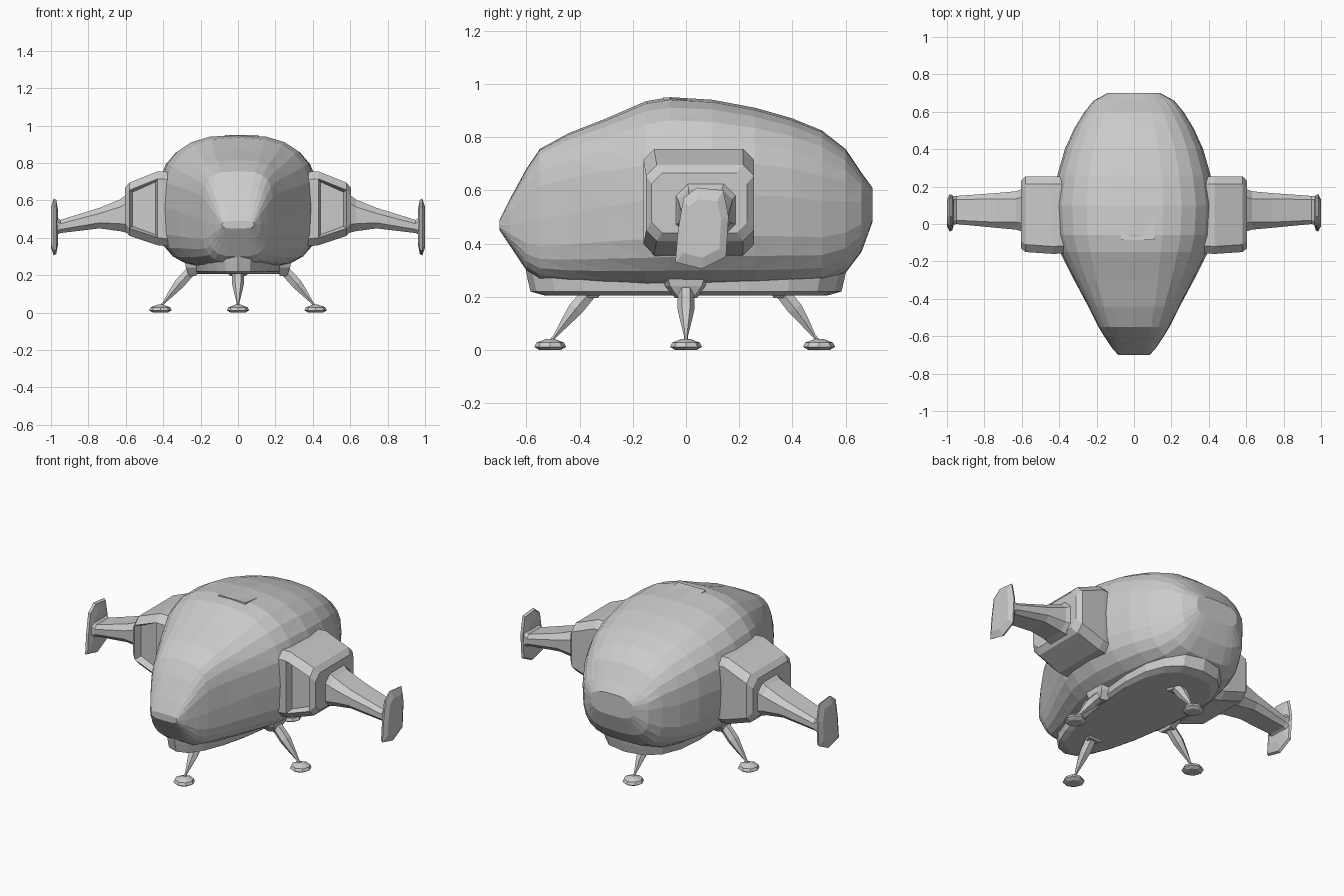
import bpy
import bmesh
from math import cos, sin, pi
from mathutils import Vector

if "Cube" in bpy.data.objects:
    bpy.data.objects.remove(bpy.data.objects["Cube"])

grey = bpy.data.materials.new("hull_grey")
grey.use_nodes = True
grey.diffuse_color = (0.6, 0.6, 0.6, 1)
grey.node_tree.nodes["Principled BSDF"].inputs["Base Color"].default_value = (0.6, 0.6, 0.6, 1)


def finish(name, bm):
    bmesh.ops.recalc_face_normals(bm, faces=bm.faces)
    mesh = bpy.data.meshes.new(name)
    bm.to_mesh(mesh)
    bm.free()
    mesh.materials.append(grey)
    obj = bpy.data.objects.new(name, mesh)
    bpy.context.collection.objects.link(obj)
    return obj


def loft(name, rings, triangles=False):
    """Skin equal-length rings of points and cap both ends."""
    bm = bmesh.new()
    loops = [[bm.verts.new(p) for p in ring] for ring in rings]
    n = len(loops[0])
    for a, b in zip(loops, loops[1:]):
        for i in range(n):
            j = (i + 1) % n
            bm.faces.new((a[i], a[j], b[j], b[i]))
    bm.faces.new(loops[0])
    bm.faces.new(loops[-1])
    if triangles:
        bmesh.ops.triangulate(bm, faces=bm.faces, quad_method='SHORT_EDGE')
    return finish(name, bm)


def power(v, e):
    return abs(v) ** e * (1 if v >= 0 else -1)


def hull_ring(y, half, low, high, mid, sides=24):
    """Rounded section, boxier below its widest height and toward the nose."""
    ring = []
    upper = 2.65 + 3 * max(0, -0.2 - y)
    for i in range(sides):
        a = 2 * pi * i / sides
        c, s = cos(a), sin(a)
        e = 2 / (upper if s > 0 else 3.3)
        reach = high - mid if s > 0 else mid - low
        ring.append((half * power(c, e), y, mid + reach * power(s, e)))
    return ring


def box_ring(x, y0, y1, z0, z1, cut):
    """Rectangle with cut corners, standing across the x axis."""
    return [(x, y0 + cut, z0), (x, y1 - cut, z0), (x, y1, z0 + cut), (x, y1, z1 - cut),
            (x, y1 - cut, z1), (x, y0 + cut, z1), (x, y0, z1 - cut), (x, y0, z0 + cut)]


def flip(rings, side):
    return [[(p[0] * side, p[1], p[2]) for p in ring] for ring in rings]


# Hull: y, half width, bottom, top, widest height
stations = [
    (-0.70, 0.085, 0.45, 0.49, 0.47), (-0.66, 0.12, 0.39, 0.57, 0.47),
    (-0.60, 0.16, 0.30, 0.68, 0.48), (-0.55, 0.19, 0.265, 0.755, 0.49),
    (-0.44, 0.245, 0.25, 0.815, 0.51), (-0.30, 0.32, 0.24, 0.87, 0.54),
    (-0.15, 0.395, 0.235, 0.935, 0.56), (-0.06, 0.42, 0.235, 0.95, 0.57),
    (0.10, 0.43, 0.235, 0.94, 0.58), (0.26, 0.41, 0.235, 0.91, 0.58),
    (0.40, 0.37, 0.24, 0.87, 0.575), (0.51, 0.32, 0.25, 0.825, 0.56),
    (0.60, 0.265, 0.29, 0.755, 0.56), (0.66, 0.215, 0.37, 0.665, 0.555),
    (0.70, 0.14, 0.48, 0.61, 0.55)]
loft("hull", [hull_ring(*s) for s in stations], triangles=True)


# Flat belly pan, narrower toward the nose
def pan_ring(z, scale):
    ring = []
    for i in range(20):
        a = 2 * pi * i / 20
        y = 0.59 * power(sin(a), 0.8)
        half = 0.235 + 0.12 * y
        ring.append((half * scale * power(cos(a), 0.8), y * scale, z))
    return ring


loft("belly_pan", [pan_ring(0.30, 1.02), pan_ring(0.27, 1.01), pan_ring(0.22, 0.99),
                   pan_ring(0.205, 0.90)])

# Roof hatch, sinking into the hull toward the back
loft("roof_hatch", [[(-0.07, -0.085, z), (0.11, -0.085, z), (0.11, 0.05, z - 0.015),
                     (-0.07, 0.05, z - 0.015)] for z in (0.90, 0.95)])


def shoulder_pod(name, side):
    rings = [box_ring(0.34, -0.155, 0.25, 0.35, 0.75, 0.04),
             box_ring(0.43, -0.16, 0.255, 0.36, 0.755, 0.04),
             box_ring(0.58, -0.15, 0.255, 0.41, 0.695, 0.04),
             box_ring(0.605, -0.13, 0.23, 0.44, 0.665, 0.04)]
    pod = loft(name, flip(rings, side))
    # Sunken intake on the front face
    bm = bmesh.new()
    bm.from_mesh(pod.data)
    bm.normal_update()
    face = [f for f in bm.faces if f.normal.y < -0.9 and 0.45 < abs(f.calc_center_median().x) < 0.58]
    bmesh.ops.inset_region(bm, faces=face, thickness=0.02, depth=0)
    for v in {v for f in face for v in f.verts}:
        v.co.y += 0.04
    bm.to_mesh(pod.data)
    bm.free()


def side_pad(name, side):
    outline = [(-0.01, 0.57), (0.04, 0.61), (0.14, 0.60), (0.16, 0.50), (0.15, 0.35),
               (0.06, 0.305), (-0.04, 0.33), (-0.03, 0.45)]
    rings = [[(x, 0.06 + (y - 0.06) * k, 0.455 + (z - 0.455) * k) for y, z in outline]
             for x, k in ((0.962, 0.6), (0.972, 0.95), (0.985, 1.0), (1.0, 0.72))]
    loft(name, flip(rings, side))


# Shoulder pods, arms and end pads on both sides
for label, side in (("left", 1), ("right", -1)):
    shoulder_pod(label + "_shoulder_pod", side)
    arm = [box_ring(0.57, -0.05, 0.20, 0.42, 0.65, 0.05),
           box_ring(0.63, -0.03, 0.175, 0.435, 0.605, 0.04),
           box_ring(0.74, -0.02, 0.165, 0.45, 0.56, 0.03),
           box_ring(0.95, 0.0, 0.15, 0.425, 0.495, 0.02),
           box_ring(0.98, -0.01, 0.15, 0.41, 0.52, 0.02)]
    loft(label + "_arm", flip(arm, side))
    side_pad(label + "_side_pad", side)


def rod(name, points, radii, sides=6):
    """Tapered strut through the points."""
    axis = (Vector(points[-1]) - Vector(points[0])).normalized()
    u = axis.cross(Vector((0, 0, 1))).normalized()
    w = axis.cross(u)
    loft(name, [[Vector(p) + r * (cos(2 * pi * i / sides) * u + sin(2 * pi * i / sides) * w)
                 for i in range(sides)] for p, r in zip(points, radii)])


# Four landing legs: direction, hip distance, foot distance
legs = (("front", 0, -1, 0.35, 0.51), ("back", 0, 1, 0.35, 0.50),
        ("left", 1, 0, 0.245, 0.415), ("right", -1, 0, 0.245, 0.415))
for label, dx, dy, hip, foot in legs:
    def at(dist, z):
        return (dx * dist, dy * dist, z)
    span = foot - hip
    rod(label + "_leg", [at(hip, 0.23), at(hip + span * 0.4, 0.155),
                         at(hip + span * 0.62, 0.11), at(foot - 0.02, 0.055), at(foot, 0.03)],
        [0.03, 0.032, 0.022, 0.008, 0.008])
    loft(label + "_foot", [[(dx * foot + r * cos(pi * i / 4), dy * foot + r * sin(pi * i / 4), z)
                            for i in range(8)]
                           for z, r in ((0, 0.04), (0.012, 0.06), (0.028, 0.052), (0.042, 0.015))])
    # Wedge housing where the leg meets the belly
    corners = [(-0.1, -0.05), (0.1, -0.05), (0.07, 0.04), (-0.07, 0.04)]
    loft(label + "_leg_housing",
         [[(dx * (hip + o * k) - dy * t * k, dy * (hip + o * k) + dx * t * k, z) for t, o in corners]
          for z, k in ((0.28, 1.0), (0.24, 0.85), (0.195, 0.4))])
